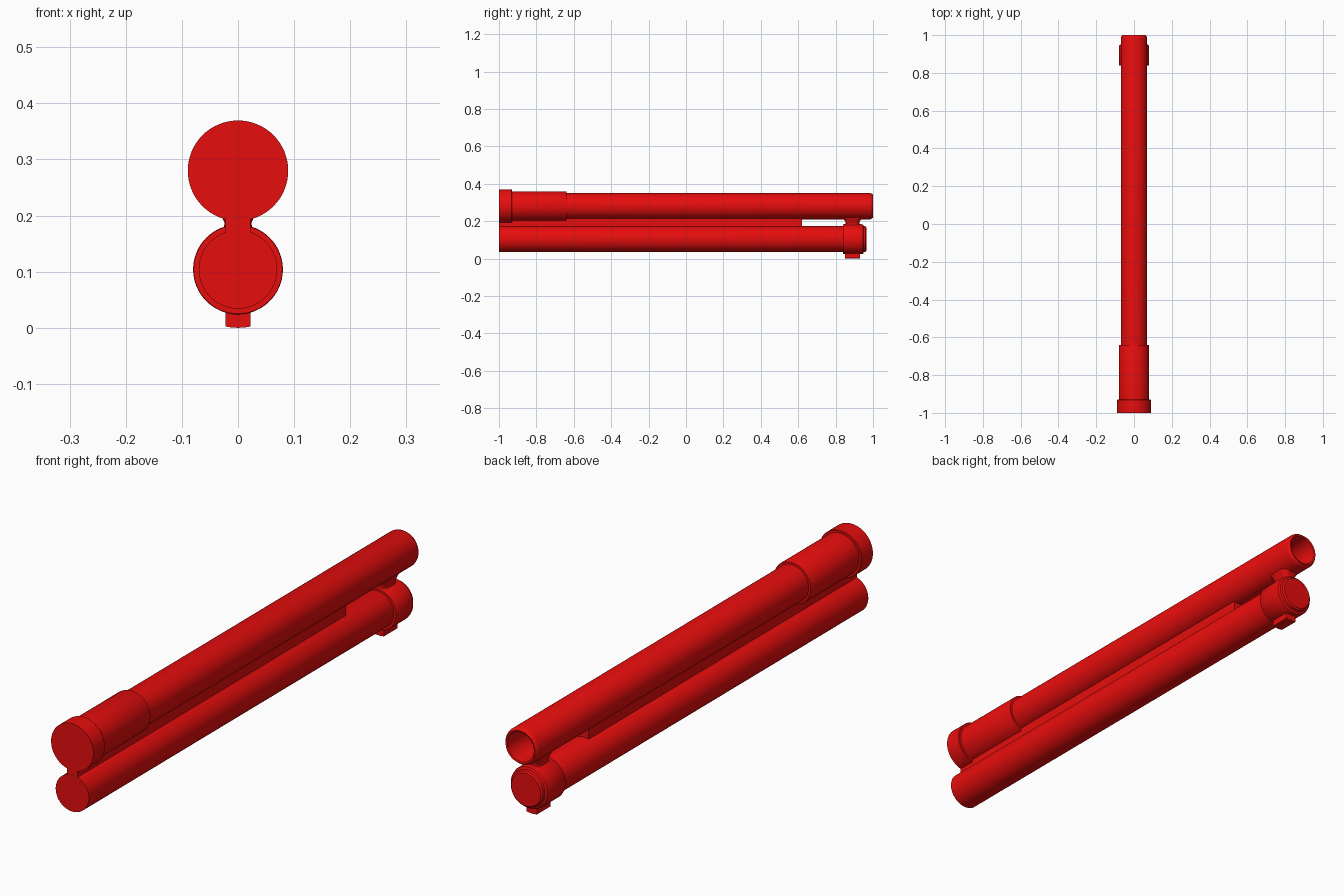
import bpy, bmesh, math

if "Cube" in bpy.data.objects:
    bpy.data.objects.remove(bpy.data.objects["Cube"])

red = bpy.data.materials.new("red")
red.diffuse_color = (0.8, 0.004, 0.004, 1)
red.use_nodes = True
red.node_tree.nodes["Principled BSDF"].inputs["Base Color"].default_value = red.diffuse_color


def finish(name, bm):
    bmesh.ops.recalc_face_normals(bm, faces=bm.faces)
    me = bpy.data.meshes.new(name)
    bm.to_mesh(me)
    bm.free()
    me.materials.append(red)
    ob = bpy.data.objects.new(name, me)
    bpy.context.collection.objects.link(ob)
    bpy.ops.object.select_all(action='DESELECT')
    ob.select_set(True)
    bpy.context.view_layer.objects.active = ob
    bpy.ops.object.shade_smooth_by_angle(angle=math.radians(35))
    return ob


def loft(name, rings):
    """Skin a list of rings of points and cap both ends."""
    bm = bmesh.new()
    vs = [[bm.verts.new(p) for p in r] for r in rings]
    n = len(vs[0])
    for a, b in zip(vs, vs[1:]):
        for i in range(n):
            j = (i + 1) % n
            bm.faces.new((a[i], a[j], b[j], b[i]))
    bm.faces.new(vs[0])
    bm.faces.new(vs[-1])
    return finish(name, bm)


def lathe(name, z, profile, n=64):
    """Turn (y, radius) points around a y axis at height z."""
    ang = [2 * math.pi * i / n for i in range(n)]
    return loft(name, [[(r * math.cos(a), y, z + r * math.sin(a)) for a in ang]
                       for y, r in profile])


UP, LOW = 0.28, 0.104

# upper tube with open bore at the back
lathe("upper_tube", UP, [(-0.95, 0.07), (0.985, 0.07), (0.992, 0.068), (0.996, 0.064),
                         (1.0, 0.062), (0.998, 0.056), (0.99, 0.055), (-0.6, 0.055)])
# stepped sleeve and front collar
lathe("sleeve", UP, [(-0.95, 0.08), (-0.645, 0.08), (-0.64, 0.078)])
lathe("front_collar", UP, [(-1, 0.0895), (-0.932, 0.0895), (-0.93, 0.088)])

# lower tube with softened end cap
lathe("lower_tube", LOW, [(-1, 0.07), (0.952, 0.07), (0.96, 0.068), (0.965, 0.062)])
# clamp ring
lathe("clamp_ring", LOW, [(0.84, 0.079), (0.842, 0.08), (0.938, 0.08),
                          (0.946, 0.078), (0.95, 0.072)])

# web joining the tubes
loft("joining_web", [[(x, y, z) for x, z in ((-0.022, 0.15), (0.022, 0.15),
                                             (0.022, 0.22), (-0.022, 0.22))]
                     for y in (-0.9995, 0.62)])

# flared neck between clamp and upper tube
def rounded(hx, hy, z, n=48):
    pts = []
    for i in range(n):
        c, s = math.cos(2 * math.pi * i / n), math.sin(2 * math.pi * i / n)
        pts.append((hx * math.copysign(abs(c) ** 0.6, c),
                    0.89 + hy * math.copysign(abs(s) ** 0.6, s), z))
    return pts

loft("neck", [rounded(*r) for r in (
    (0.028, 0.047, 0.170), (0.025, 0.042, 0.180), (0.024, 0.037, 0.187),
    (0.027, 0.037, 0.194), (0.030, 0.041, 0.202), (0.033, 0.046, 0.209),
    (0.037, 0.053, 0.220))])

# lug under the clamp, with curved underside
under = [(x, LOW - math.sqrt(0.104 ** 2 - x * x))
         for x in (-0.022, -0.015, -0.007, 0, 0.007, 0.015, 0.022)]
loft("bottom_lug", [[(x, y, z) for x, z in under + [(0.022, 0.04), (-0.022, 0.04)]]
                    for y in (0.85, 0.93)])
